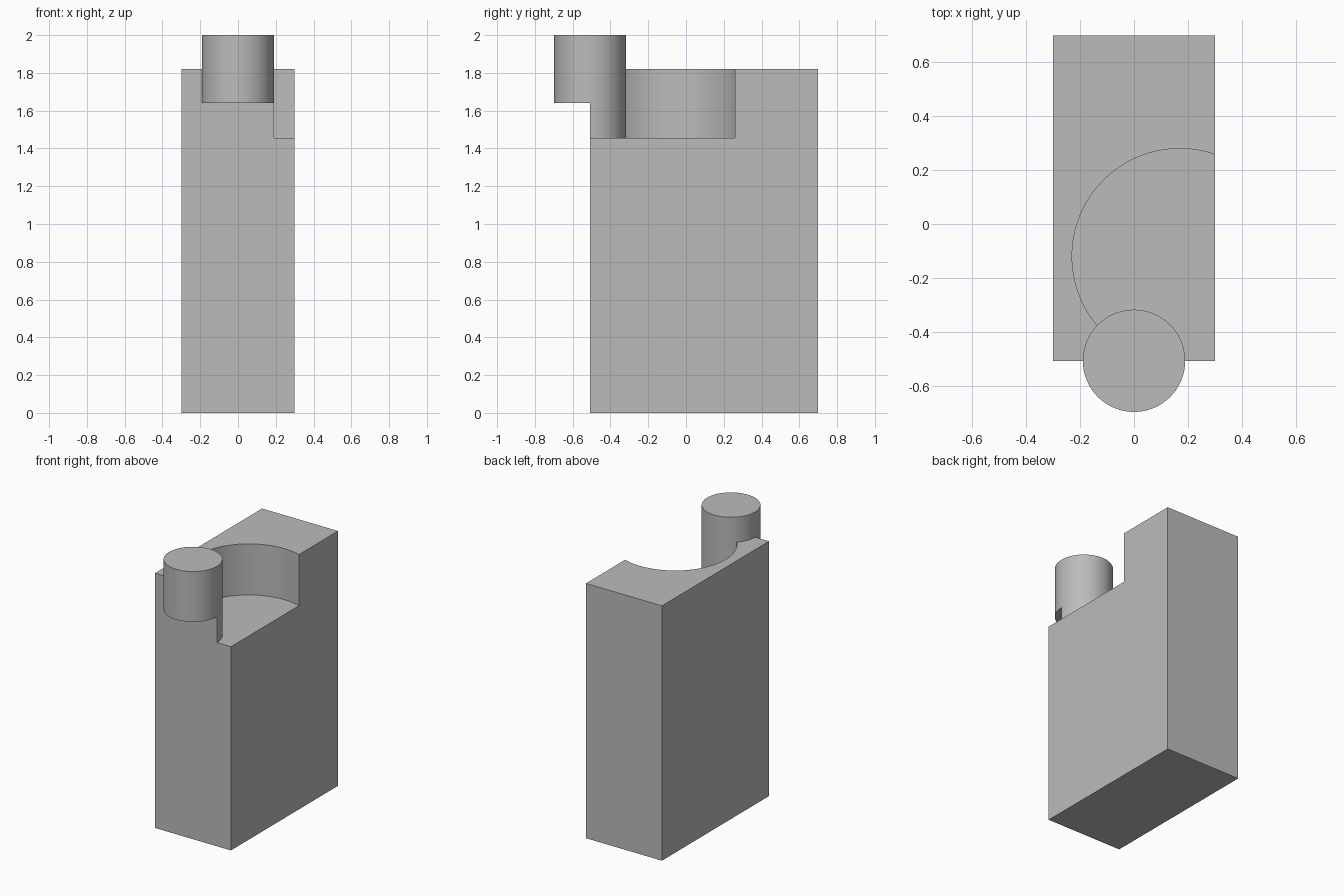
import bpy
import bmesh
from math import cos, sin, radians

if "Cube" in bpy.data.objects:
    bpy.data.objects.remove(bpy.data.objects["Cube"], do_unlink=True)

# Single grey finish
grey = bpy.data.materials.new("plain_grey")
grey.use_nodes = True
colour = (0.5, 0.5, 0.5, 1)
grey.diffuse_color = colour
grey.node_tree.nodes["Principled BSDF"].inputs["Base Color"].default_value = colour


def arc(cx, cy, radius, start, end, steps):
    angles = [radians(start + (end - start) * i / steps) for i in range(steps + 1)]
    return [(cx + radius * cos(a), cy + radius * sin(a)) for a in angles]


def rect(x0, x1, y0, y1):
    return [(x0, y0), (x1, y0), (x1, y1), (x0, y1)]


def prism(name, outline, z0, z1):
    """Extrude a closed plan outline from z0 to z1."""
    bm = bmesh.new()
    base = bm.faces.new([bm.verts.new((x, y, z0)) for x, y in outline])
    grown = bmesh.ops.extrude_face_region(bm, geom=[base])["geom"]
    top = [g for g in grown if isinstance(g, bmesh.types.BMVert)]
    bmesh.ops.translate(bm, verts=top, vec=(0, 0, z1 - z0))
    bmesh.ops.recalc_face_normals(bm, faces=bm.faces)
    mesh = bpy.data.meshes.new(name)
    bm.to_mesh(mesh)
    bm.free()
    mesh.materials.append(grey)
    obj = bpy.data.objects.new(name, mesh)
    bpy.context.collection.objects.link(obj)
    return obj


def combine(target, tool, operation):
    """Apply a boolean and discard the tool."""
    tool.hide_render = True
    mod = target.modifiers.new(operation, "BOOLEAN")
    mod.operation = operation
    mod.solver = "EXACT"
    mod.object = tool
    bpy.context.view_layer.objects.active = target
    bpy.ops.object.modifier_apply(modifier=mod.name)
    bpy.data.objects.remove(tool, do_unlink=True)


FRONT = -0.508

# Tall block
body = prism("body_block", rect(-0.3, 0.3, FRONT, 0.7), 0, 1.82)

# Round pocket, open to the left side and front corner
pocket = arc(0.17, -0.12, 0.4, 50, 235, 60) + [(0, -0.6), (0.45, -0.6)]
combine(body, prism("pocket_cutter", pocket, 1.455, 2.1), "DIFFERENCE")

# Round post, with its overhanging half cut short in front of the block
post = prism("post", arc(0, FRONT, 0.19, 0, 360, 64)[:-1], 1.4, 2)
combine(post, prism("notch_cutter", rect(-0.4, 0.4, -0.9, FRONT), 1.2, 1.64), "DIFFERENCE")
combine(body, post, "UNION")

# Smooth round walls, sharp corners
bpy.ops.object.select_all(action="DESELECT")
body.select_set(True)
bpy.context.view_layer.objects.active = body
bpy.ops.object.shade_smooth_by_angle(angle=radians(30))
